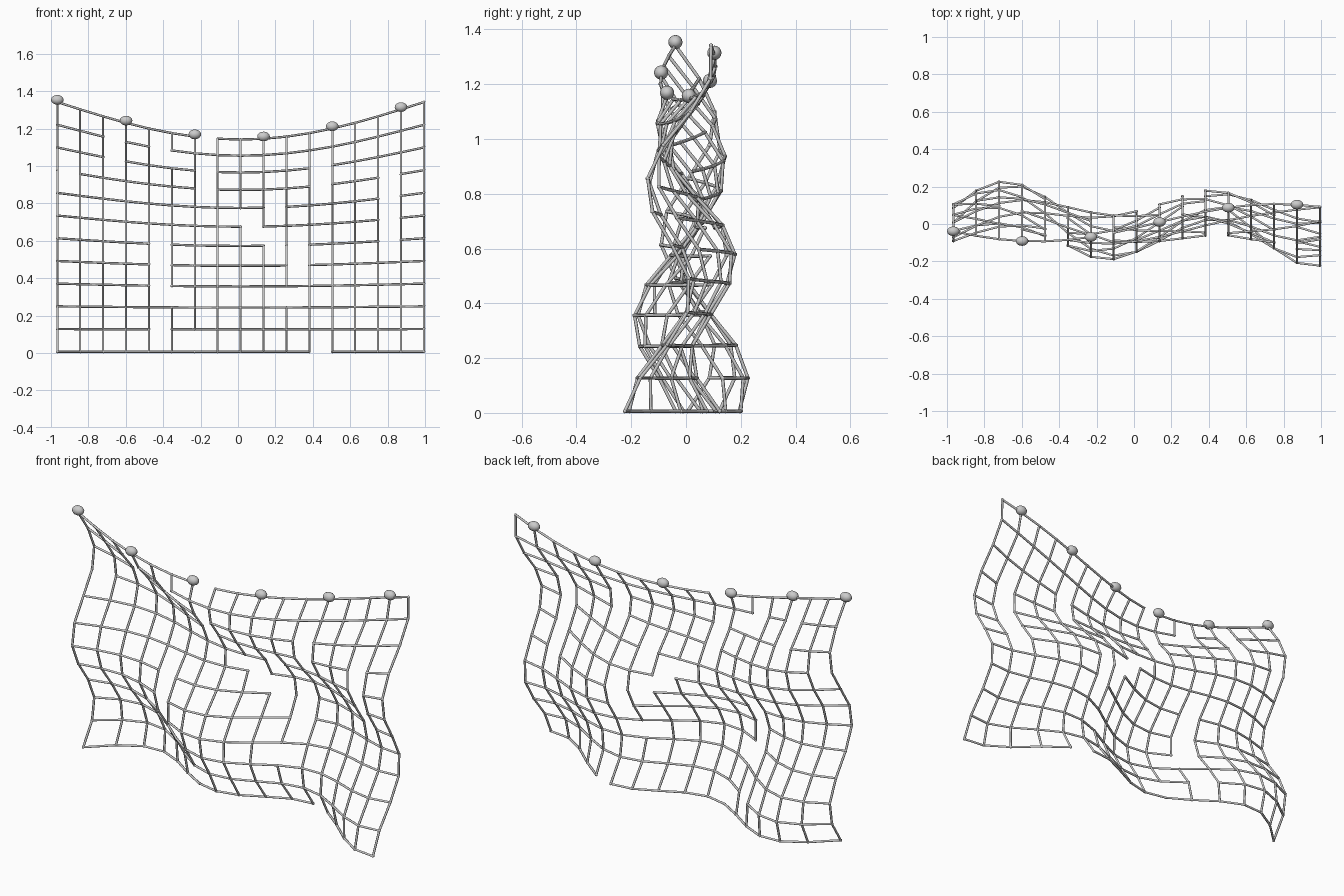
import bpy, bmesh, math
from mathutils import Vector, Matrix

if "Cube" in bpy.data.objects:
    bpy.data.objects.remove(bpy.data.objects["Cube"])

COLS, ROWS = 16, 11
TUBE_R = 0.0062

grey = bpy.data.materials.new("light_grey")
grey.diffuse_color = (0.6, 0.6, 0.6, 1)
grey.use_nodes = True
grey.node_tree.nodes["Principled BSDF"].inputs["Base Color"].default_value = grey.diffuse_color


def node(i, j):
    """Position of a net crossing: rippled sheet with a sagging top edge."""
    u, v = i / COLS, j / ROWS
    x = -0.966 + 1.96 * u
    y = 0.007 + 0.1 * math.sin(0.3 * i + 0.9 * j) + 0.133 * (1 - v) * math.sin(0.7 * i)
    z = 0.0065 + 1.335 * v - 0.2 * v * v * math.sin(math.pi * u)
    return Vector((x, y, z))


def finish(bm, name):
    mesh = bpy.data.meshes.new(name)
    bm.to_mesh(mesh)
    bm.free()
    mesh.materials.append(grey)
    for p in mesh.polygons:
        p.use_smooth = len(p.vertices) < 6
    ob = bpy.data.objects.new(name, mesh)
    bpy.context.collection.objects.link(ob)
    return ob


def tube(bm, a, b):
    d = b - a
    m = Matrix.Translation((a + b) / 2) @ d.to_track_quat('Z', 'Y').to_matrix().to_4x4()
    bmesh.ops.create_cone(bm, cap_ends=True, segments=6, radius1=TUBE_R,
                          radius2=TUBE_R, depth=d.length, matrix=m)


# Broken strands: row number -> left column of each missing piece
row_gaps = {0: [11], 1: [4], 3: [4], 4: [4, 10], 5: [4, 9, 10, 14], 6: [8, 14],
            7: [9, 14], 8: [0, 6, 11, 14], 9: [2, 6, 11], 10: [2, 4], 11: [6]}
# Broken strands: column number -> lower row of each missing piece
col_gaps = {5: [2, 9], 6: [0], 8: [6], 9: [5], 10: [2]}

# Horizontal strands
bm = bmesh.new()
for j in range(ROWS + 1):
    for i in range(COLS):
        if i not in row_gaps.get(j, []):
            tube(bm, node(i, j), node(i + 1, j))
finish(bm, "horizontal_strands")

# Vertical strands
bm = bmesh.new()
for i in range(COLS + 1):
    for j in range(ROWS):
        if j not in col_gaps.get(i, []):
            tube(bm, node(i, j), node(i, j + 1))
finish(bm, "vertical_strands")

# Knots at the crossings
bm = bmesh.new()
for i in range(COLS + 1):
    for j in range(ROWS + 1):
        bmesh.ops.create_icosphere(bm, subdivisions=1, radius=0.0085,
                                   matrix=Matrix.Translation(node(i, j)))
finish(bm, "knots")

# Floats along the top edge, slightly stretched sideways
for i in range(0, COLS, 3):
    bm = bmesh.new()
    m = Matrix.Translation(node(i, ROWS) + Vector((0, 0, 0.012)))
    bmesh.ops.create_uvsphere(bm, u_segments=12, v_segments=8, radius=0.026,
                              matrix=m @ Matrix.Diagonal((1.3, 1, 1, 1)))
    finish(bm, "float_%d" % (i // 3 + 1))
